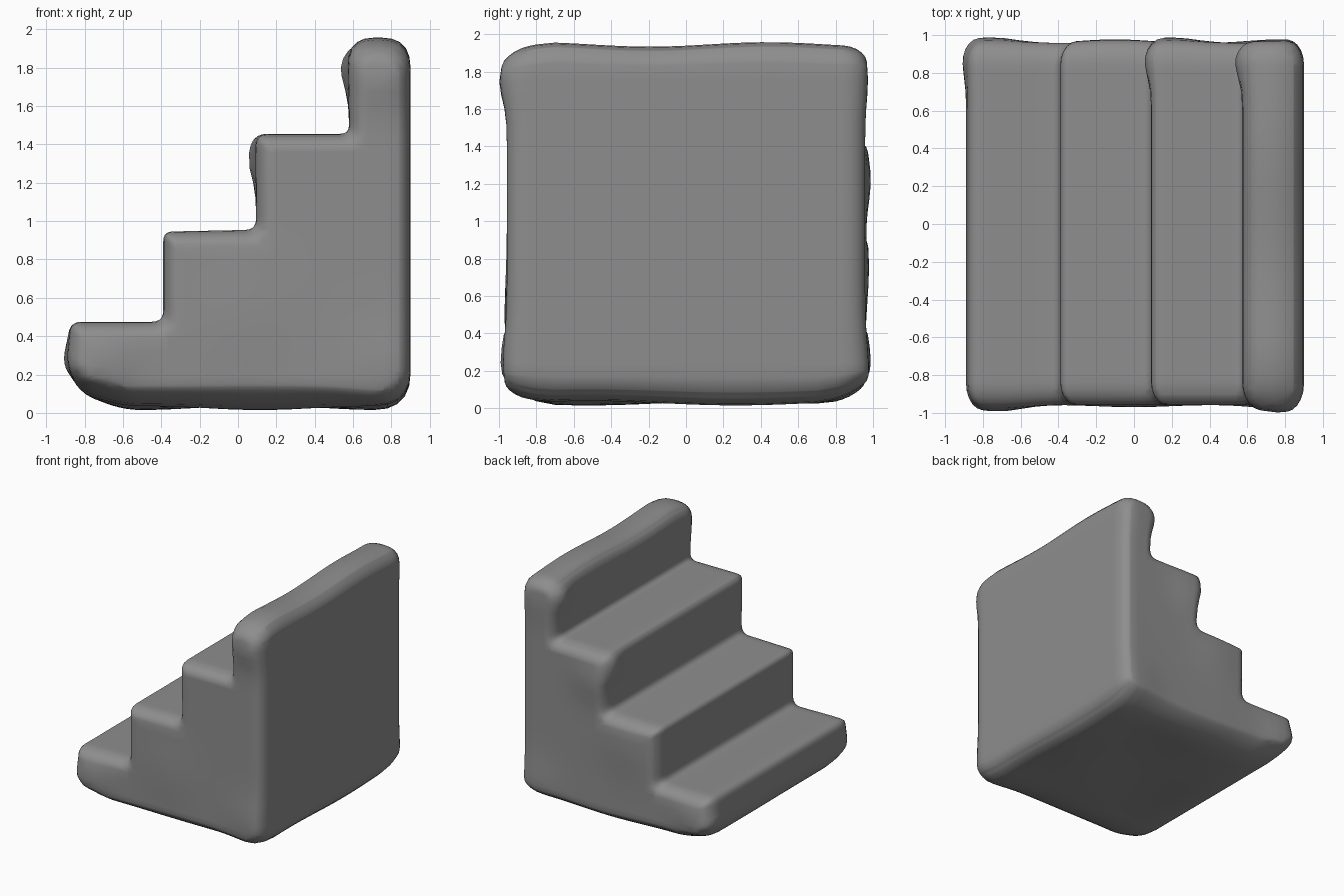
import bpy, bmesh, math
from mathutils import Vector

if "Cube" in bpy.data.objects:
    bpy.data.objects.remove(bpy.data.objects["Cube"])

# stair side profile: x, z, corner rounding (clockwise)
PROFILE = [(-0.60, 0.015, .10), (-0.82, 0.09, .08), (-0.895, 0.24, .08),
           (-0.875, 0.475, .06), (-0.39, 0.475, .06), (-0.39, 0.945, .05),
           (0.095, 0.955, .06), (0.09, 1.455, .07), (0.58, 1.455, .05),
           (0.57, 1.945, .14), (0.90, 1.945, .15), (0.90, 0.015, .19)]

# lumps on the end walls: side, x, z, width, height (outward along y)
LUMPS = [(-1, -.72, .25, .17, .035), (-1, .76, 1.76, .15, .04),
         (-1, .78, .25, .20, .02), (-1, .0, .5, .25, .012),
         (1, -.75, .25, .17, .03), (1, -.1, .75, .25, .02),
         (1, .2, 1.22, .18, .03), (1, .75, 1.75, .15, .015),
         (1, .75, .2, .2, .02)]
# lumps pushing the stair nosings outward near the back end: x, z, push
LIPS = [(.57, 1.79, .04), (.09, 1.32, .04), (-.89, .27, .02)]


def section(d, seg=5):
    """Profile shrunk by d, with rounded corners."""
    pts = [Vector((x, z)) for x, z, r in PROFILE]
    n = len(pts)
    moved, convex = [], []
    for i in range(n):
        a = (pts[i] - pts[i - 1]).normalized()
        b = (pts[(i + 1) % n] - pts[i]).normalized()
        na, nb = Vector((a.y, -a.x)), Vector((b.y, -b.x))
        moved.append(pts[i] + (na + nb) * d / (1 + na.dot(nb)))
        convex.append(a.x * b.y - a.y * b.x < 0)
    ring = []
    for i in range(n):
        p, r = moved[i], PROFILE[i][2]
        t = max(r - d, .03) if convex[i] else r + d * .6
        s = p + (moved[i - 1] - p).normalized() * t
        e = p + (moved[(i + 1) % n] - p).normalized() * t
        for k in range(seg + 1):
            u = k / seg
            ring.append(s * (1 - u) ** 2 + p * (2 * u * (1 - u)) + e * u * u)
    return ring


def ramp(v, a, b):
    t = min(max((v - a) / (b - a), 0), 1)
    return t * t * (3 - 2 * t)


def bump(x, z, cx, cz, w):
    return math.exp(-((x - cx) ** 2 + (z - cz) ** 2) / (w * w))


def shape(co):
    """Soft hand-shaped unevenness of ends, nosings and underside."""
    x, y, z = co
    side = 1 if y > 0 else -1
    end = ramp(abs(y), .72, .95)
    out = sum(h * bump(x, z, cx, cz, w) for s, cx, cz, w, h in LUMPS if s == side)
    dx = dz = 0.0
    if y > 0:
        dx -= sum(h * bump(x, z, cx, cz, .12) for cx, cz, h in LIPS) * ramp(y, .65, .88)
    low = 1 - ramp(z, .03, .28)
    dz += low * .055 * end * (1 - .4 * bump(x, y, .75, -.9, .2))
    dz += low * .012 * (1 + math.sin(5 * x + 1) * math.sin(4 * y + .5))
    dz -= ramp(z, 1.6, 1.95) * .04 * ramp(-y, .7, .97)
    dz += ramp(z, 1.7, 1.95) * .012 * math.sin(5 * y - .6)
    return Vector((x + dx, y + side * out * end, max(z + dz, 0)))


# sections along y: straight body, rounded ends
END, RY, RD = 0.958, 0.12, 0.085
half = [(END - RY + RY * math.sin(a), RD * (1 - math.cos(a)))
        for a in [math.pi / 2 * k / 5 for k in range(6)]]
stations = [(-y, d) for y, d in reversed(half)] + half

bm = bmesh.new()
rings = [[bm.verts.new((p.x, y, p.y)) for p in section(d)] for y, d in stations]
for r0, r1 in zip(rings, rings[1:]):
    n = len(r0)
    for i in range(n):
        j = (i + 1) % n
        bm.faces.new((r0[i], r0[j], r1[j], r1[i]))
bm.faces.new(rings[0])
bm.faces.new(rings[-1])
bmesh.ops.recalc_face_normals(bm, faces=bm.faces)

# slice into a grid so the broad faces can be shaped
for axis, lo, hi, step in ((0, -.84, .88, .08), (1, -.8, .81, .1), (2, .08, 1.93, .08)):
    normal = Vector((axis == 0, axis == 1, axis == 2))
    for k in range(int((hi - lo) / step) + 1):
        bmesh.ops.bisect_plane(bm, geom=bm.verts[:] + bm.edges[:] + bm.faces[:],
                               dist=1e-5, plane_co=normal * (lo + k * step),
                               plane_no=normal)
for v in bm.verts:
    v.co = shape(v.co)
bmesh.ops.triangulate(bm, faces=[f for f in bm.faces if len(f.verts) > 4])

mesh = bpy.data.meshes.new("stair_block")
bm.to_mesh(mesh)
bm.free()
stairs = bpy.data.objects.new("stair_block", mesh)
bpy.context.collection.objects.link(stairs)

# plain grey stone
grey = bpy.data.materials.new("grey_stone")
grey.diffuse_color = (0.27, 0.27, 0.27, 1)
grey.use_nodes = True
grey.node_tree.nodes["Principled BSDF"].inputs["Base Color"].default_value = grey.diffuse_color
mesh.materials.append(grey)

bpy.context.view_layer.objects.active = stairs
stairs.select_set(True)
bpy.ops.object.shade_smooth_by_angle(angle=math.radians(50))
